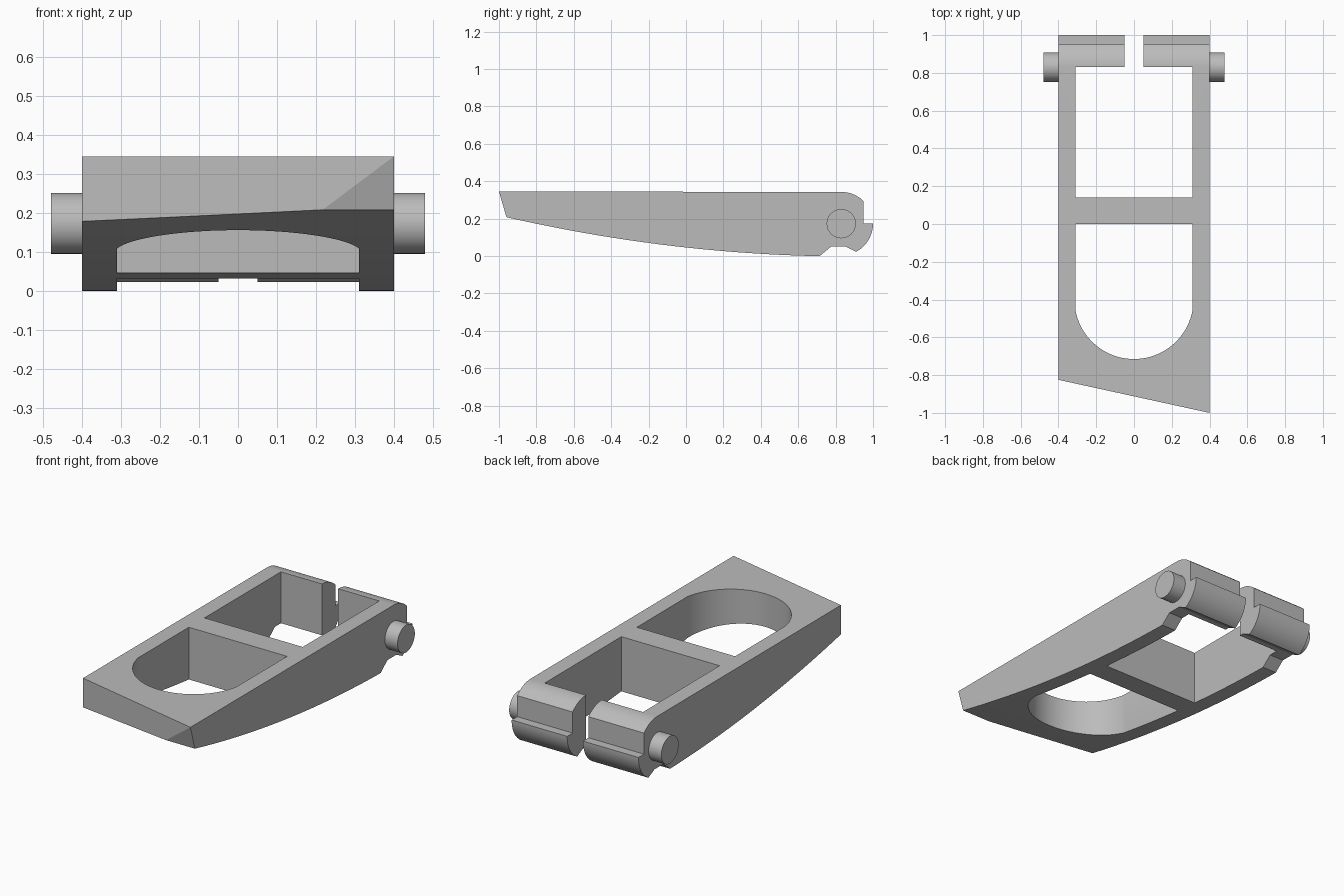
import bpy
import bmesh
from math import sin, cos, radians
from mathutils import Vector

if "Cube" in bpy.data.objects:
    bpy.data.objects.remove(bpy.data.objects["Cube"])

TOP, HALF, INNER = 0.345, 0.4, 0.31      # height, half width, half width of windows
HINGE_Y, HINGE_Z, HINGE_R = 0.83, 0.173, 0.17

grey = bpy.data.materials.new("plain grey")
grey.use_nodes = True
grey.diffuse_color = (0.5, 0.5, 0.5, 1)
grey.node_tree.nodes["Principled BSDF"].inputs["Base Color"].default_value = grey.diffuse_color


def arc(cx, cy, r, start, end, steps):
    angles = [radians(start + (end - start) * i / steps) for i in range(steps + 1)]
    return [(cx + r * cos(a), cy + r * sin(a)) for a in angles]


def prism(name, points, offset, cut=None):
    """Extrude a closed outline of 3D points; cut is an optional (point, normal) plane."""
    bm = bmesh.new()
    face = bm.faces.new([bm.verts.new(p) for p in points])
    new = bmesh.ops.extrude_face_region(bm, geom=[face])["geom"]
    bmesh.ops.translate(bm, vec=offset, verts=[v for v in new if isinstance(v, bmesh.types.BMVert)])
    if cut:
        geom = bm.verts[:] + bm.edges[:] + bm.faces[:]
        res = bmesh.ops.bisect_plane(bm, geom=geom, plane_co=cut[0], plane_no=cut[1], clear_outer=True)
        edges = [e for e in res["geom_cut"] if isinstance(e, bmesh.types.BMEdge)]
        bmesh.ops.contextual_create(bm, geom=edges)
    bmesh.ops.recalc_face_normals(bm, faces=bm.faces[:])
    mesh = bpy.data.meshes.new(name)
    bm.to_mesh(mesh)
    bm.free()
    mesh.materials.append(grey)
    obj = bpy.data.objects.new(name, mesh)
    bpy.context.collection.objects.link(obj)
    return obj


def activate(obj):
    bpy.ops.object.select_all(action='DESELECT')
    obj.select_set(True)
    bpy.context.view_layer.objects.active = obj


# Side profile: flat top, rounded hinge end with step, notch, bowed underside
profile = [(-1, TOP)]
profile += arc(HINGE_Y, HINGE_Z, HINGE_R, 90, 45, 10)
profile += [(0.95, HINGE_Z)]
profile += arc(HINGE_Y, HINGE_Z, HINGE_R, 0, -62, 14)
profile += [(0.855, 0.05), (0.775, 0.05), (0.715, 0)]
for i in range(33):
    t = 1.66 * i / 32
    profile.append((0.7 - t, 0.0621 * t * t + 0.0222 * t))

# Frame body, with the nose sliced off at a slant
body = prism("frame_body", [(-HALF, y, z) for y, z in profile], (2 * HALF, 0, 0),
             cut=((HALF, -1, 0), Vector((-0.175, -0.8, 0)).normalized()))


# Openings: rounded front window, square rear window, slot in the hinge end
def box(x, y0, y1):
    return [(-x, y0), (x, y0), (x, y1), (-x, y1)]


round_window = arc(0, -0.4, 0.315, 190.2, 349.8, 40) + [(INNER, 0), (-INNER, 0)]
openings = {
    "front_window_cutter": round_window,
    "rear_window_cutter": box(INNER, 0.14, 0.83),
    "slot_cutter": box(0.05, 0.8, 1.1),
}
for name, outline in openings.items():
    cutter = prism(name, [(x, y, -0.2) for x, y in outline], (0, 0, 0.8))
    cutter.hide_render = True
    activate(body)
    mod = body.modifiers.new(name, 'BOOLEAN')
    mod.operation = 'DIFFERENCE'
    mod.solver = 'EXACT'
    mod.object = cutter
    bpy.ops.object.modifier_apply(modifier=mod.name)
    bpy.data.objects.remove(cutter)

# Hinge pins on both sides
pins = []
for side, s in (("left", 1), ("right", -1)):
    ring = arc(HINGE_Y, HINGE_Z, 0.078, 0, 360, 48)[:-1]
    pins.append(prism(side + "_hinge_pin", [(s * 0.39, y, z) for y, z in ring], (s * 0.09, 0, 0)))

for obj in [body] + pins:
    activate(obj)
    bpy.ops.object.shade_smooth_by_angle(angle=radians(20))
